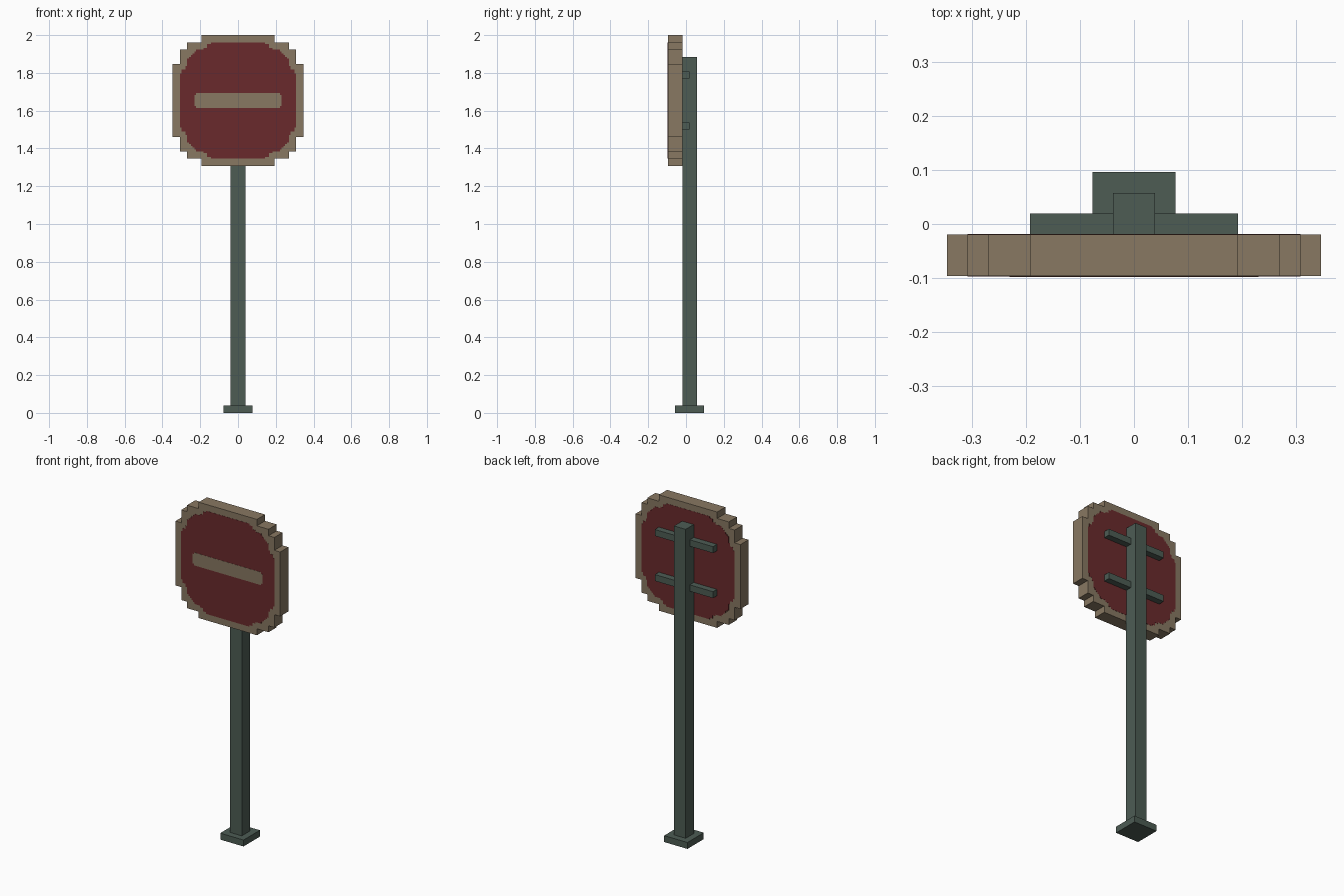
import bpy, bmesh

if "Cube" in bpy.data.objects:
    bpy.data.objects.remove(bpy.data.objects["Cube"])

U = 2 / 104          # one model pixel
CZ = 86              # height of the sign centre, in pixels


def material(name, rgb):
    m = bpy.data.materials.new(name)
    lin = [((c / 255 + 0.055) / 1.055) ** 2.4 for c in rgb]
    m.diffuse_color = (*lin, 1)
    m.use_nodes = True
    m.node_tree.nodes["Principled BSDF"].inputs["Base Color"].default_value = m.diffuse_color
    return m


RED = material("dark red", (106, 42, 44))
CREAM = material("weathered cream", (136, 120, 98))
GREEN = material("grey green metal", (77, 92, 84))


def finish(name, bm, mat):
    bmesh.ops.recalc_face_normals(bm, faces=bm.faces)
    me = bpy.data.meshes.new(name)
    bm.to_mesh(me)
    bm.free()
    me.materials.append(mat)
    ob = bpy.data.objects.new(name, me)
    bpy.context.collection.objects.link(ob)
    return ob


def box(name, lo, hi, mat):
    """Box between two corners given in pixels."""
    bm = bmesh.new()
    bmesh.ops.create_cube(bm, size=1)
    for v in bm.verts:
        v.co = [(hi[i] if v.co[i] > 0 else lo[i]) * U for i in range(3)]
    return finish(name, bm, mat)


def plate(name, quarter, y0, y1, mat):
    """Extrude an outline mirrored from its upper right quarter (right to top)."""
    top = quarter + [(-x, z) for x, z in reversed(quarter)]
    outline = top + [(-x, -z) for x, z in top]
    bm = bmesh.new()
    face = bm.faces.new([bm.verts.new((x * U, y0 * U, (z + CZ) * U)) for x, z in outline])
    ext = bmesh.ops.extrude_face_region(bm, geom=[face])["geom"]
    new = [v for v in ext if isinstance(v, bmesh.types.BMVert)]
    bmesh.ops.translate(bm, verts=new, vec=(0, (y1 - y0) * U, 0))
    return finish(name, bm, mat)


def diagonal(half):
    """Complete a quarter outline by swapping its axes."""
    return half + [(z, x) for x, z in reversed(half)]


# Stepped round board
rim = diagonal([(18, 10), (16, 10), (16, 14), (14, 14)])
rim = [p for i, p in enumerate(rim) if i == 0 or p != rim[i - 1]]
plate("sign_board", rim, -5, -1, CREAM)

# Red painted field on both faces
field = diagonal([(16, 7.5), (15.5, 7.5), (15.5, 8.5), (14.5, 8.5), (14.5, 9.5),
                  (14, 9.5), (14, 11.5), (13.5, 11.5), (13.5, 12), (12.5, 12)])
field = field[:9] + [(13, 12), (13, 12.5), (12.5, 12.5), (12.5, 13), (12, 13)] + field[11:]
plate("red_field_front", field, -5.05, -4.9, RED)
plate("red_field_back", field, -1.1, -0.95, RED)

# Horizontal bar with nicked corners
plate("white_bar", [(12, 1.5), (11.5, 1.5), (11.5, 2)], -5.1, -4.95, CREAM)

# Post, foot and rear brackets
box("post", (-2, -1, 1), (2, 3, 98), GREEN)
box("foot", (-4, -3, 0), (4, 5, 2), GREEN)
for label, z in (("lower", 78), ("upper", 92)):
    box(label + "_bracket", (-10, -1, z), (10, 1, z + 2), GREEN)
